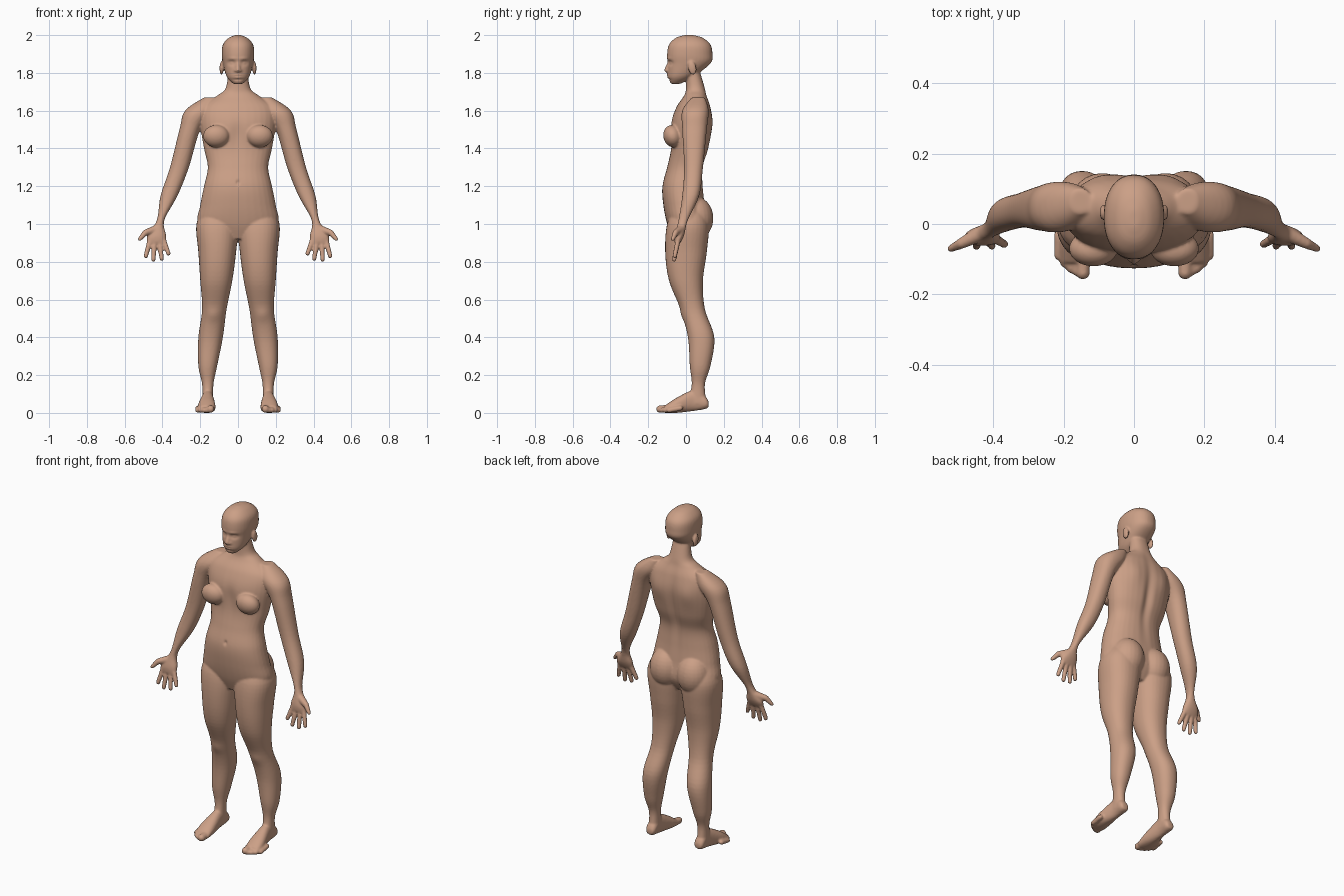
import bpy, bmesh, math
from mathutils import Vector, Matrix

default = bpy.data.objects.get("Cube")
if default:
    bpy.data.objects.remove(default)

skin = bpy.data.materials.new("warm skin")
skin.use_nodes = True
skin.diffuse_color = (.6, .35, .24, 1)
shader = skin.node_tree.nodes["Principled BSDF"]
shader.inputs["Base Color"].default_value = skin.diffuse_color
shader.inputs["Roughness"].default_value = .7

bm = bmesh.new()
SIDES = 32
STEPS = 6


def catmull(before, start, end, after, t):
    """Smooth in-between section on a curve through neighbouring sections."""
    return [start_value + t / 2 * (e - b + t * (2 * b - 5 * start_value + 4 * e - a
                                                + t * (3 * (start_value - e) + a - b)))
            for b, start_value, e, a in zip(before, start, end, after)]


def rounded(low, high, wave, power):
    """Place a cosine or sine value on a slightly squared oval between two bounds."""
    return (low + high) / 2 + (high - low) / 2 * math.copysign(abs(wave) ** (2 / power), wave)


def loft(rows, axis="z", power=2.2):
    """Skin oval sections; each row is position, then bounds on the two other axes."""
    padded = [rows[0], *rows, rows[-1]]
    sections = [catmull(*padded[i:i + 4], step / STEPS)
                for i in range(len(rows) - 1) for step in range(STEPS)]
    sections.append(rows[-1])
    rings = []
    for position, left, right, near, far in sections:
        ring = []
        for k in range(SIDES):
            angle = math.tau * k / SIDES
            u = rounded(left, right, math.cos(angle), power)
            v = rounded(near, far, math.sin(angle), power)
            ring.append(bm.verts.new((u, v, position) if axis == "z" else (u, position, v)))
        rings.append(ring)
    for low, high in zip(rings, rings[1:]):
        for k in range(SIDES):
            bm.faces.new((low[k - 1], low[k], high[k], high[k - 1]))
    bm.faces.new(rings[0])
    bm.faces.new(rings[-1])


def centred(rows):
    """Expand height, half width, front and back into full sections."""
    return [(z, -half, half, front, back) for z, half, front, back in rows]


def ellipsoid(centre, size, tilt=0):
    matrix = (Matrix.Translation(centre) @ Matrix.Rotation(tilt, 4, "X")
              @ Matrix.Diagonal((*size, 1)))
    bmesh.ops.create_uvsphere(bm, u_segments=24, v_segments=16, radius=1, matrix=matrix)


def tube(start, end, start_radius, end_radius):
    """Tapering capsule between two points."""
    a, b = Vector(start), Vector(end)
    for point, radius in ((a, start_radius), (b, end_radius)):
        ellipsoid(point, (radius, radius, radius))
    turn = (b - a).to_track_quat("Z", "Y").to_matrix().to_4x4()
    bmesh.ops.create_cone(bm, cap_ends=True, segments=16, radius1=start_radius,
                          radius2=end_radius, depth=(b - a).length,
                          matrix=Matrix.Translation((a + b) / 2) @ turn)


# Leg
loft([(1.1, .04, .17, -.05, .08), (1, 0, .22, -.1, .12), (.85, .01, .21, -.11, .11),
      (.7, .03, .2, -.09, .09), (.55, .06, .19, -.03, .1), (.4, .08, .21, .01, .15),
      (.25, .11, .21, .02, .13), (.15, .13, .19, .03, .1), (.05, .13, .19, .01, .11)])

# Foot
loft([(.12, .14, .18, .03, .06), (.1, .13, .19, .02, .09), (.04, .13, .19, .01, .12),
      (-.05, .12, .21, 0, .08), (-.11, .12, .21, 0, .04)], axis="y")

# Toes, stepping back toward the little one
for i in range(5):
    x, tip = .145 + .017 * i, -.138 + .003 * i * i
    radius = .014 if i else .02
    tube((x, tip + .06, .025), (x, tip, radius), radius, radius)

# Arm running into the palm
loft([(1.67, .12, .18, .03, .1), (1.6, .13, .28, -.02, .12), (1.5, .2, .31, -.02, .11),
      (1.3, .26, .36, -.01, .09), (1.15, .32, .41, -.02, .07), (1.02, .39, .43, -.04, .01),
      (.94, .38, .48, -.06, -.01), (.9, .38, .48, -.06, -.03)])

# Fingers, fanned out with the middle ones longest, and thumb
for i in range(4):
    spread = i - 1.7
    base = Vector((.392 + .025 * i, -.043, .91))
    fan = Vector((math.sin(spread / 5), -.2, -math.cos(spread / 5)))
    tube(base, base + fan * (.1 - .01 * spread ** 2), .014, .012)
knuckle = (.49, -.055, .955)
tube((.44, -.03, .97), knuckle, .022, .016)
tube(knuckle, (.52, -.07, .92), .016, .011)

# Hip muscle, chest form and ear
ellipsoid((.09, .05, 1.03), (.095, .095, .115))
ellipsoid((.115, -.07, 1.465), (.07, .05, .06), tilt=.25)
ellipsoid((.087, .033, 1.825), (.011, .022, .037), tilt=.2)

# Mirror every paired part
copy = bmesh.ops.duplicate(bm, geom=bm.verts[:] + bm.edges[:] + bm.faces[:])
for item in copy["geom"]:
    if isinstance(item, bmesh.types.BMVert):
        item.co.x *= -1

# Torso and neck
loft(centred([(.92, .1, -.07, .07), (1, .21, -.1, .11), (1.1, .2, -.12, .1),
              (1.2, .18, -.125, .09), (1.3, .16, -.1, .09), (1.4, .18, -.08, .12),
              (1.53, .2, -.08, .14), (1.62, .19, -.05, .13), (1.68, .11, -.01, .11),
              (1.72, .065, 0, .1), (1.82, .05, 0, .07)]))

# Head and nose
loft(centred([(1.742, .025, -.08, -.03), (1.78, .06, -.095, .04), (1.85, .08, -.097, .13),
              (1.9, .086, -.1, .14), (1.95, .08, -.09, .13), (1.985, .05, -.055, .09),
              (2, .015, -.01, .04)]))
tube((0, -.09, 1.855), (0, -.103, 1.815), .009, .013)
for x in (-.013, .013):
    ellipsoid((x, -.094, 1.812), (.01, .012, .009))

# Fuse the parts into one continuous skin
bmesh.ops.recalc_face_normals(bm, faces=bm.faces[:])
mesh = bpy.data.meshes.new("body")
bm.to_mesh(mesh)
bm.free()
body = bpy.data.objects.new("body", mesh)
bpy.context.collection.objects.link(body)
bpy.context.view_layer.objects.active = body
body.select_set(True)
fuse = body.modifiers.new("fuse", "REMESH")
fuse.mode = "VOXEL"
fuse.voxel_size = .0055
relax = body.modifiers.new("relax", "SMOOTH")
relax.factor = .5
relax.iterations = 7
for name in ("fuse", "relax"):
    bpy.ops.object.modifier_apply(modifier=name)

# Soft sculpting strokes on both sides: centre, width, height, push along y
strokes = {
    "eye socket": ((.034, -.09, 1.853), .02, .013, .013),
    "eyelid": ((.034, -.08, 1.852), .012, .007, -.007),
    "brow": ((.03, -.09, 1.875), .025, .008, -.004),
    "lips": ((0, -.09, 1.782), .024, .012, -.008),
    "mouth line": ((0, -.1, 1.782), .022, .004, .007),
    "chin crease": ((0, -.09, 1.765), .03, .006, .005),
    "spine": ((0, .12, 1.4), .025, .2, -.014),
    "shoulder blade": ((.1, .13, 1.53), .05, .07, .008),
    "breastbone": ((0, -.1, 1.48), .03, .07, .008),
    "navel": ((0, -.13, 1.22), .009, .012, .008),
    "kneecap": ((.13, -.01, .52), .035, .035, -.006),
}
for vert in body.data.vertices:
    here = Vector((abs(vert.co.x), vert.co.y, vert.co.z))
    shift = 0
    for centre, width, height, push in strokes.values():
        gap = here - Vector(centre)
        away = (gap.x / width) ** 2 + (gap.y / .05) ** 2 + (gap.z / height) ** 2
        shift += push * math.exp(-away)
    vert.co.y += shift

body.data.materials.clear()
body.data.materials.append(skin)
bpy.ops.object.shade_smooth()
